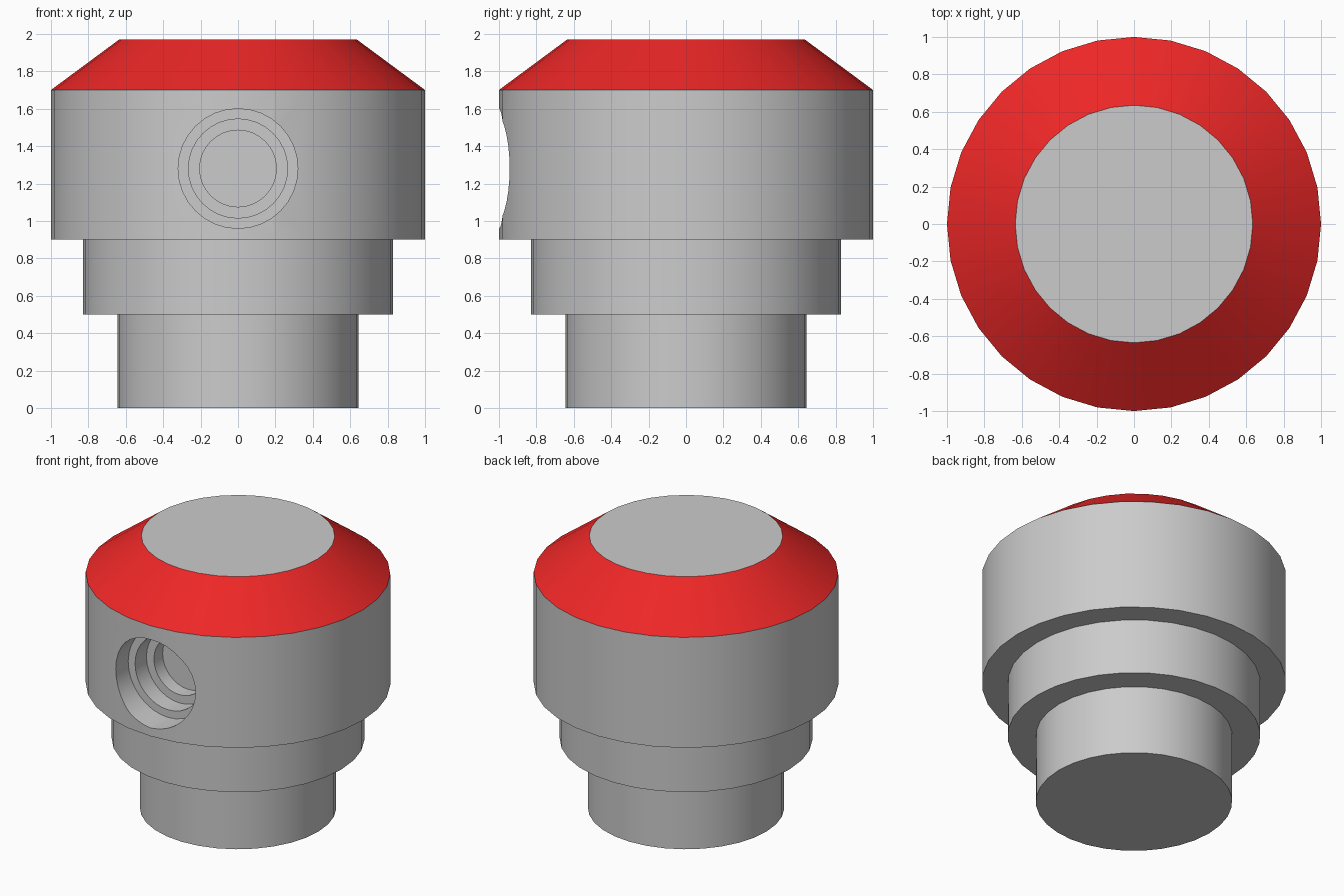
import bpy, bmesh, math
from mathutils import Matrix, Vector

if "Cube" in bpy.data.objects:
    bpy.data.objects.remove(bpy.data.objects["Cube"])

SIDES = 32


def lathe(name, profile, close=True, matrix=None):
    """Revolve (radius, height) points around z, optionally closing both ends."""
    bm = bmesh.new()
    rings = []
    for r, z in profile:
        rings.append([bm.verts.new((r * math.cos(a), r * math.sin(a), z))
                      for a in (2 * math.pi * i / SIDES for i in range(SIDES))])
    for low, high in zip(rings, rings[1:]):
        for i in range(SIDES):
            j = (i + 1) % SIDES
            bm.faces.new((low[i], low[j], high[j], high[i]))
    if close:
        bm.faces.new(rings[0][::-1])
        bm.faces.new(rings[-1])
    if matrix:
        bm.transform(matrix)
    mesh = bpy.data.meshes.new(name)
    bm.to_mesh(mesh)
    bm.free()
    obj = bpy.data.objects.new(name, mesh)
    bpy.context.collection.objects.link(obj)
    return obj


def activate(obj):
    bpy.ops.object.select_all(action='DESELECT')
    obj.select_set(True)
    bpy.context.view_layer.objects.active = obj


# Stepped body
body = lathe("stepped_body", [(0.645, 0), (0.645, 0.5), (0.83, 0.5), (0.83, 0.9),
                              (1, 0.9), (1, 1.7)])

# Stepped round socket in the front, narrowing inwards
to_front = Matrix.Translation((0, 0, 1.28)) @ Matrix.Rotation(math.pi / 2, 4, 'X')
cutter = lathe("socket_cutter", [(0.205, 0.57), (0.205, 0.67), (0.265, 0.67),
                                 (0.265, 0.80), (0.32, 0.80), (0.32, 1.2)],
               matrix=to_front)
cutter.hide_render = True
cut = body.modifiers.new("socket", 'BOOLEAN')
cut.operation = 'DIFFERENCE'
cut.solver = 'EXACT'
cut.object = cutter
activate(body)
bpy.ops.object.modifier_apply(modifier=cut.name)
bpy.data.objects.remove(cutter)

# Open the body top, where the cap closes it
bm = bmesh.new()
bm.from_mesh(body.data)
hidden = [f for f in bm.faces if all(v.co.z > 1.699 for v in f.verts)]
bmesh.ops.delete(bm, geom=hidden, context='FACES_ONLY')
bm.to_mesh(body.data)
bm.free()

# Red sloping cap band
band = lathe("cap_band", [(1, 1.7), (0.635, 1.97)], close=False)
red = bpy.data.materials.new("red")
red.diffuse_color = (0.85, 0.02, 0.02, 1)
red.use_nodes = True
red.node_tree.nodes["Principled BSDF"].inputs["Base Color"].default_value = red.diffuse_color
band.data.materials.append(red)

# Flat grey cap top
bpy.ops.mesh.primitive_circle_add(vertices=SIDES, radius=0.635, fill_type='NGON',
                                  location=(0, 0, 1.97))
bpy.context.object.name = "cap_top"

# Smooth round walls, sharp steps
for obj in (body, band):
    activate(obj)
    bpy.ops.object.shade_smooth_by_angle(angle=math.radians(30))
